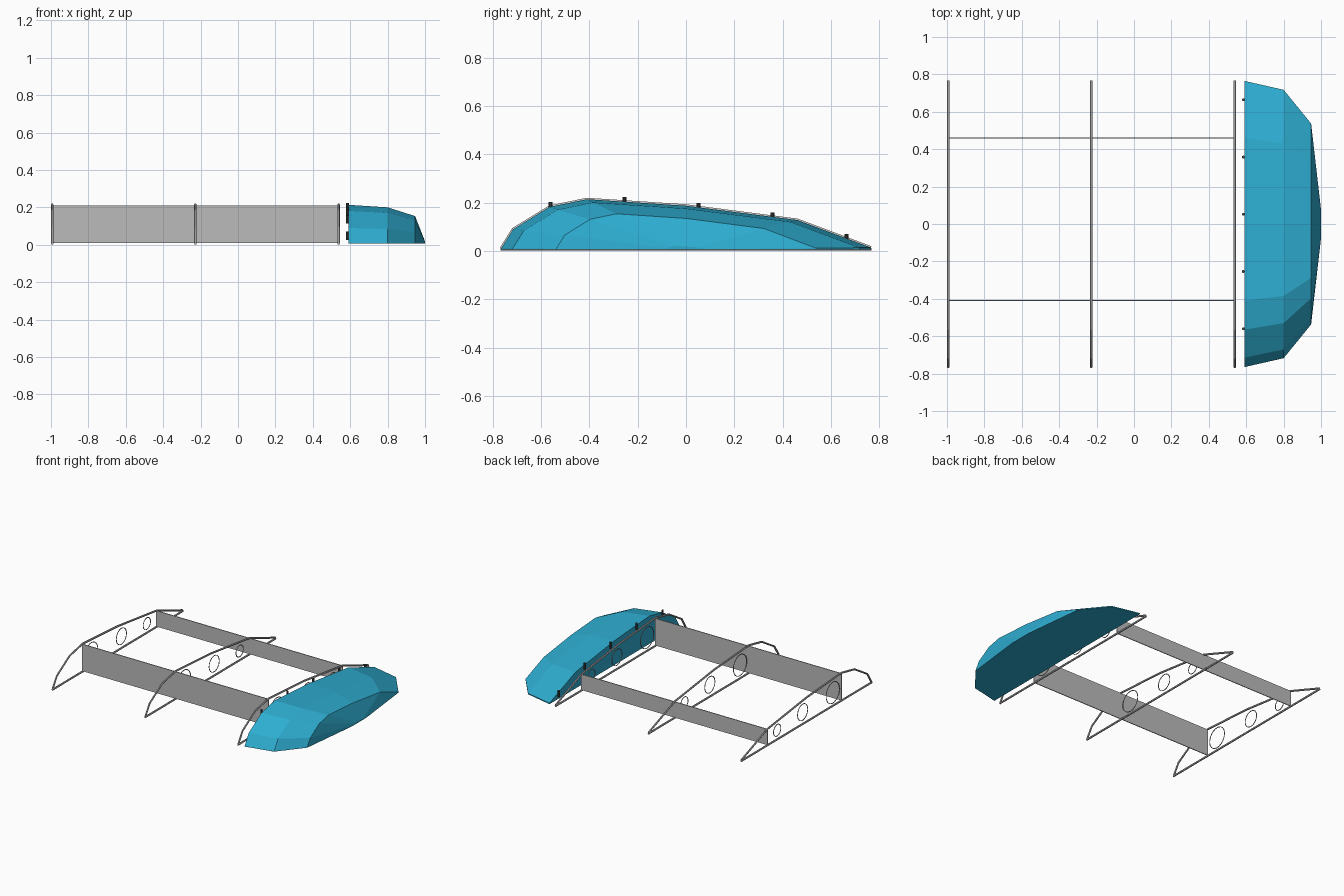
import bpy, bmesh, math

if "Cube" in bpy.data.objects:
    bpy.data.objects.remove(bpy.data.objects["Cube"])

def material(name, rgb):
    m = bpy.data.materials.new(name)
    m.diffuse_color = (*rgb, 1)
    m.use_nodes = True
    m.node_tree.nodes["Principled BSDF"].inputs["Base Color"].default_value = m.diffuse_color
    return m

GRAY = material("metal_gray", (0.50, 0.50, 0.50))
BLUE = material("cyan_blue", (0.027, 0.42, 0.64))
DARK = material("dark_gray", (0.06, 0.06, 0.06))

# Upper airfoil profile (y, z), nose to tail
PROFILE = [(-0.765, 0.01), (-0.715, 0.09), (-0.565, 0.182), (-0.41, 0.214),
           (0.0, 0.187), (0.46, 0.128), (0.765, 0.014)]

def height(y):
    for (y0, z0), (y1, z1) in zip(PROFILE, PROFILE[1:]):
        if y0 <= y <= y1:
            return z0 + (z1 - z0) * (y - y0) / (y1 - y0)

def finish(name, bm, mat):
    bmesh.ops.recalc_face_normals(bm, faces=bm.faces)
    me = bpy.data.meshes.new(name)
    bm.to_mesh(me)
    bm.free()
    me.materials.append(mat)
    ob = bpy.data.objects.new(name, me)
    bpy.context.collection.objects.link(ob)
    return ob

def tubes(name, paths, radius, mat):
    """Round tubes along (points, cyclic) paths."""
    cu = bpy.data.curves.new(name, 'CURVE')
    cu.dimensions = '3D'
    cu.bevel_depth, cu.bevel_resolution, cu.use_fill_caps = radius, 1, True
    for pts, cyclic in paths:
        sp = cu.splines.new('POLY')
        sp.points.add(len(pts) - 1)
        for p, c in zip(sp.points, pts):
            p.co = (*c, 1)
        sp.use_cyclic_u = cyclic
        sp.use_smooth = False
    cu.materials.append(mat)
    ob = bpy.data.objects.new(name, cu)
    bpy.context.collection.objects.link(ob)

def box(name, x0, x1, y, thick, z0, z1, mat):
    bm = bmesh.new()
    bmesh.ops.create_cube(bm, size=1)
    for v in bm.verts:
        v.co = ((x0 + x1) / 2 + v.co.x * (x1 - x0), y + v.co.y * thick,
                (z0 + z1) / 2 + v.co.z * (z1 - z0))
    finish(name, bm, mat)

# Rib frames with lightening hole rings
for i, x in enumerate((-0.993, -0.228, 0.538)):
    top = [(x, y, z) for y, z in PROFILE]
    base = [(x, -0.768, 0.007), (x, 0.768, 0.007)]
    tubes(f"rib_frame_{i}", [(top, False), (base, False)], 0.007, GRAY)
    rings = []
    for y, z, r in ((-0.31, 0.105, 0.078), (0.045, 0.095, 0.06), (0.345, 0.075, 0.043)):
        rings.append(([(x, y + r * math.cos(a * math.tau / 24), z + r * math.sin(a * math.tau / 24))
                       for a in range(24)], True))
    tubes(f"rib_hole_rings_{i}", rings, 0.003, GRAY)

# Spar webs
box("front_spar", -0.995, 0.54, -0.41, 0.006, 0.01, 0.211, GRAY)
box("rear_spar", -0.995, 0.54, 0.46, 0.006, 0.01, 0.128, GRAY)

# Wing tip fairing: the profile lofted through shrinking sections
bm = bmesh.new()
sections = []
for x, sy, sz in ((0.59, 1, 1), (0.80, 0.938, 0.935), (0.947, 0.702, 0.71), (0.999, 0.11, 0.07)):
    sections.append([bm.verts.new((x, y * sy, 0.006 + z * sz)) for y, z in
                     [(-0.765, 0.0)] + [(y, z - 0.006) for y, z in PROFILE] + [(0.765, 0.0)]])
for a, b in zip(sections, sections[1:]):
    n = len(a)
    for k in range(n):
        bm.faces.new((a[k], a[(k + 1) % n], b[(k + 1) % n], b[k]))
bm.faces.new(sections[0])
bm.faces.new(sections[-1])
finish("tip_fairing", bm, BLUE)

# Fastening pins along the fairing's inner edge
for i, y in enumerate((-0.56, -0.254, 0.052, 0.358, 0.664)):
    bm = bmesh.new()
    bmesh.ops.create_cone(bm, cap_ends=True, segments=10, radius1=0.008, radius2=0.008, depth=0.046)
    bmesh.ops.translate(bm, verts=bm.verts, vec=(0.585, y, height(y) - 0.004))
    finish(f"pin_{i}", bm, DARK)
